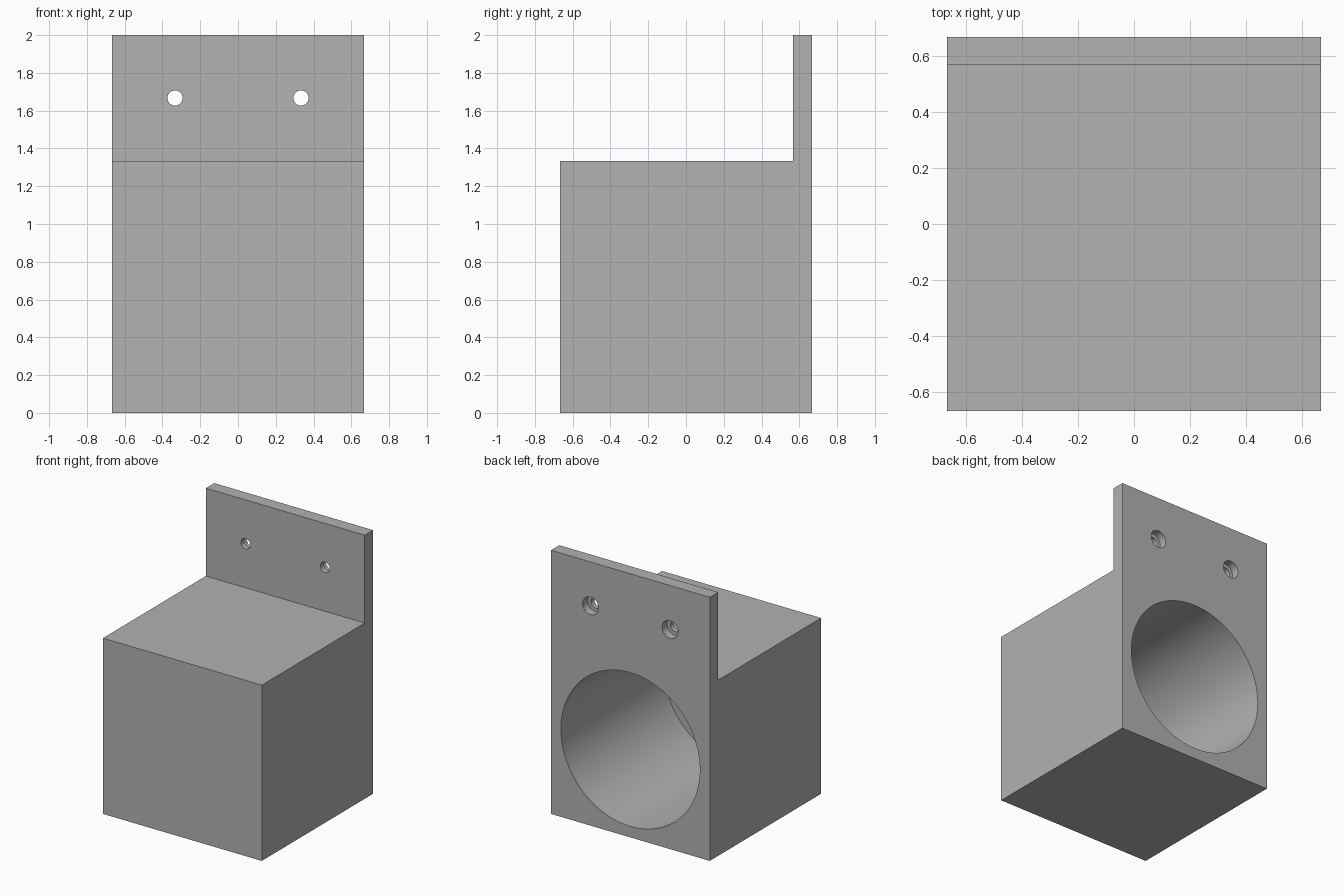
import bpy, bmesh
from math import radians

default_cube = bpy.data.objects.get("Cube")
if default_cube:
    bpy.data.objects.remove(default_cube, do_unlink=True)

HALF = 2 / 3          # half the width and depth of the block
WALL = 0.1            # thickness of plate and closed front
BLOCK_TOP = 2 * HALF
BACK = HALF

grey = bpy.data.materials.new("Plain grey")
grey.use_nodes = True
colour = (0.445, 0.445, 0.445, 1)
grey.diffuse_color = colour
grey.node_tree.nodes["Principled BSDF"].inputs["Base Color"].default_value = colour


def finish(name, bm):
    bmesh.ops.recalc_face_normals(bm, faces=bm.faces)
    mesh = bpy.data.meshes.new(name)
    bm.to_mesh(mesh)
    bm.free()
    mesh.materials.append(grey)
    obj = bpy.data.objects.new(name, mesh)
    bpy.context.collection.objects.link(obj)
    return obj


def drill(target, x, z, radius, y_start, segments):
    """Cut a round hole into the back, from y_start out past the back face."""
    y_end = BACK + 0.1
    bpy.ops.mesh.primitive_cylinder_add(
        vertices=segments, radius=radius, depth=y_end - y_start,
        location=(x, (y_start + y_end) / 2, z), rotation=(radians(90), 0, 0))
    cutter = bpy.context.object
    cutter.name = "hole_cutter"
    cutter.hide_render = True
    cutter.data.materials.append(grey)
    bpy.context.view_layer.objects.active = target
    mod = target.modifiers.new("Hole", "BOOLEAN")
    mod.operation = "DIFFERENCE"
    mod.solver = "EXACT"
    mod.object = cutter
    bpy.ops.object.modifier_apply(modifier=mod.name)
    bpy.data.objects.remove(cutter, do_unlink=True)


# Block and upright mounting plate, as one extruded side profile
profile = [(-HALF, 0), (BACK, 0), (BACK, 2), (BACK - WALL, 2),
           (BACK - WALL, BLOCK_TOP), (-HALF, BLOCK_TOP)]
bm = bmesh.new()
side = bm.faces.new([bm.verts.new((-HALF, y, z)) for y, z in profile])
extruded = bmesh.ops.extrude_face_region(bm, geom=[side])["geom"]
bmesh.ops.translate(bm, vec=(2 * HALF, 0, 0),
                    verts=[v for v in extruded if isinstance(v, bmesh.types.BMVert)])
holder = finish("holder_body", bm)

# Large blind bore, open at the back
drill(holder, 0, HALF, 0.583, -HALF + WALL, 128)

# Counterbored screw holes through the plate
for x in (-HALF / 2, HALF / 2):
    drill(holder, x, 1.667, 0.04, BACK - 2 * WALL, 48)
    drill(holder, x, 1.667, 0.067, BACK - 0.06, 48)

# Smooth bores, crisp edges
bpy.ops.object.select_all(action="DESELECT")
holder.select_set(True)
bpy.context.view_layer.objects.active = holder
bpy.ops.object.shade_smooth_by_angle(angle=radians(30))
